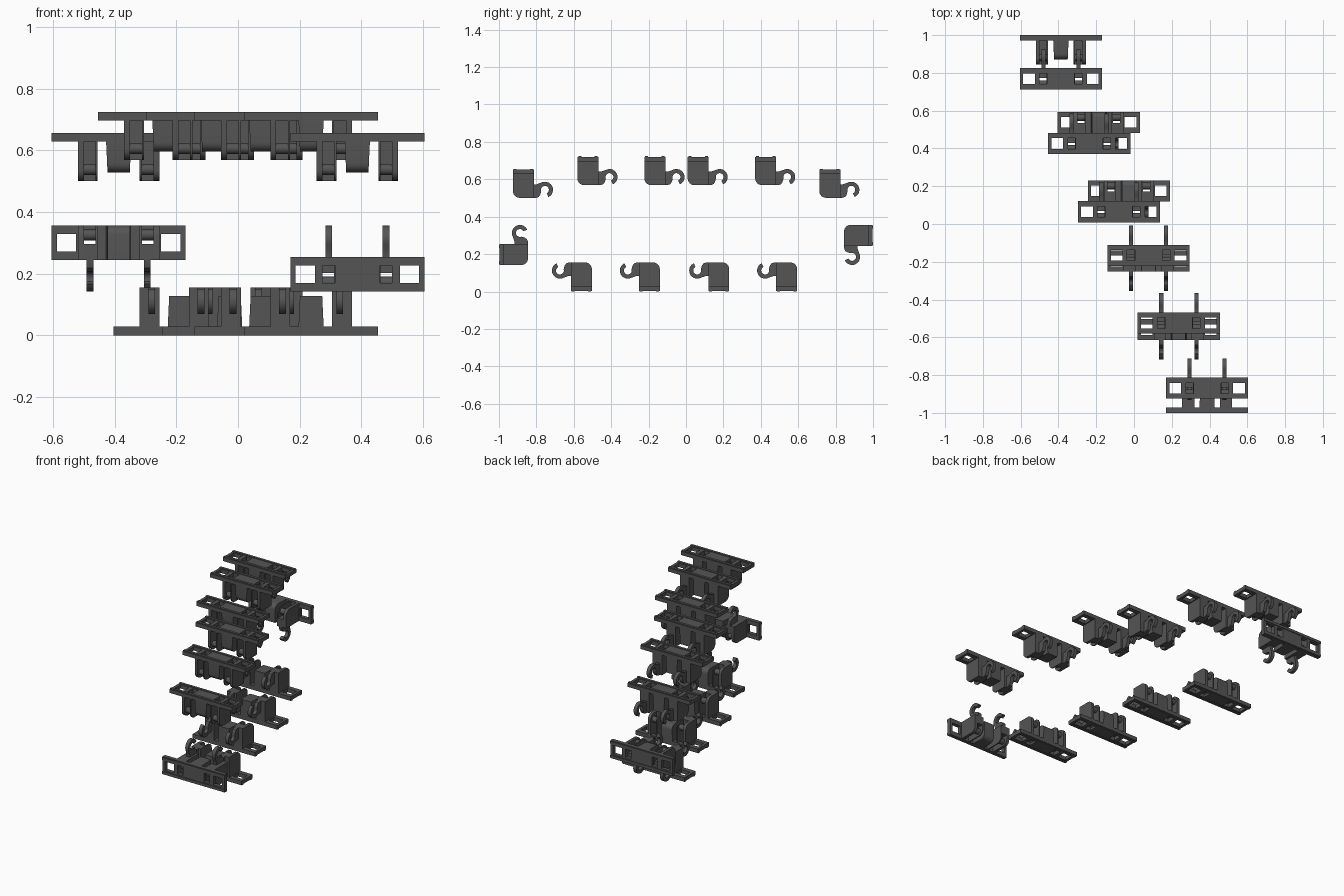
import bpy, bmesh, math

if "Cube" in bpy.data.objects:
    bpy.data.objects.remove(bpy.data.objects["Cube"])

mat = bpy.data.materials.new("dark_grey_metal")
mat.diffuse_color = (0.09, 0.09, 0.09, 1)
mat.use_nodes = True
mat.node_tree.nodes["Principled BSDF"].inputs["Base Color"].default_value = mat.diffuse_color

L = 0.112  # plate length along the track; w is depth behind the outer face
bm = bmesh.new()


def prism(pts, x0, x1, taper=0.0):
    """Extrude a (u, w) outline across x, optionally narrowing with depth."""
    mid = (x0 + x1) / 2

    def ring(x):
        return [bm.verts.new((x + (mid - x) * taper * w, u, -w)) for u, w in pts]
    a, b = ring(x0), ring(x1)
    faces = [bm.faces.new(a), bm.faces.new(b[::-1])]
    for i in range(len(pts)):
        j = (i + 1) % len(pts)
        faces.append(bm.faces.new((a[i], b[i], b[j], a[j])))
    return faces


def box(x0, x1, u0, u1, w0, w1):
    prism([(u0, w0), (u1, w0), (u1, w1), (u0, w1)], x0, x1)


def arc(cu, cw, r, a0, a1, n):
    return [(cu + r * math.cos(math.radians(a0 + (a1 - a0) * i / n)),
             cw + r * math.sin(math.radians(a0 + (a1 - a0) * i / n)))
            for i in range(n + 1)]


def lug_outline(depth, r):
    return [(0, 0.02), (L, 0.02), (L, depth)] + arc(r, depth - r, r, 90, 180, 6)


# plate with square end holes and small windows over the hooks
half = [0.073, 0.113, 0.138, 0.2, 0.2175]
xs = [-v for v in half[::-1]] + half
us = [0, 0.028, 0.084, L]
grid = [[bm.verts.new((x, u, -0.004)) for u in us] for x in xs]
cells = []
for i in range(len(xs) - 1):
    for j in range(3):
        if j == 1 and i in (1, 3, 5, 7):
            continue
        cells.append(bm.faces.new((grid[i][j], grid[i + 1][j],
                                   grid[i + 1][j + 1], grid[i][j + 1])))
res = bmesh.ops.extrude_face_region(bm, geom=cells, use_keep_orig=True)
for v in res["geom"]:
    if isinstance(v, bmesh.types.BMVert):
        v.co.z = -0.028

# raised lips along both long edges
box(-0.2175, 0.2175, 0.004, 0.02, 0, 0.004)
box(-0.2175, 0.2175, L - 0.02, L - 0.004, 0, 0.004)

# centre guide lug
prism(lug_outline(0.128, 0.03), -0.042, 0.042, 1.1)

# hook outline: an open ring that opens toward the inside of the track
cu, cw = 0.171, 0.112
hook = ([(0.1, 0.083), (0.126, 0.083), (0.136, 0.079)]
        + arc(cu, cw, 0.043, -120, 65, 14)
        + arc(cu, cw, 0.021, 65, -200, 14)
        + [(0.146, 0.138), (0.138, 0.15), (0.124, 0.155), (0.1, 0.155)])

for s in (-1, 1):
    def span(a, b):
        return (min(s * a, s * b), max(s * a, s * b))
    # cheeks, rear block and pin of the outer lug
    for a, b in ((0.068, 0.075), (0.113, 0.132)):
        prism(lug_outline(0.155, 0.035), *span(a, b))
    x0, x1 = span(0.075, 0.113)
    box(x0, x1, 0.06, L, 0.028, 0.155)
    prism(arc(0.03, 0.118, 0.018, 0, 330, 11), x0, x1)
    prism(hook, *span(0.082, 0.104))

bmesh.ops.recalc_face_normals(bm, faces=bm.faces[:])
mesh = bpy.data.meshes.new("track_link")
bm.to_mesh(mesh)
bm.free()
mesh.materials.append(mat)
mesh.shade_smooth() if hasattr(mesh, "shade_smooth") else None
mesh.set_sharp_from_angle(angle=math.radians(35))


def link(name, x, y, z, turn):
    ob = bpy.data.objects.new(name, mesh)
    ob.location = (x, y, z)
    ob.rotation_euler = (math.radians(turn), 0, 0)
    bpy.context.collection.objects.link(ob)


# upper run, lower run and the two upright end links
upper = [(0.387, -0.925, 0.656), (0.237, -0.58, 0.724), (0.077, -0.222, 0.724),
         (-0.08, 0.009, 0.724), (-0.237, 0.37, 0.724), (-0.387, 0.713, 0.656)]
lower = [(0.237, -0.503), (0.077, -0.14), (-0.027, 0.231), (-0.187, 0.594)]
for i, (x, y, z) in enumerate(upper):
    link(f"upper_link_{i + 1}", x, y, z, 0)
for i, (x, y) in enumerate(lower):
    link(f"lower_link_{i + 1}", x, y, 0, 180)
link("front_link", 0.387, -1, 0.142, 90)
link("back_link", -0.387, 1, 0.356, -90)
